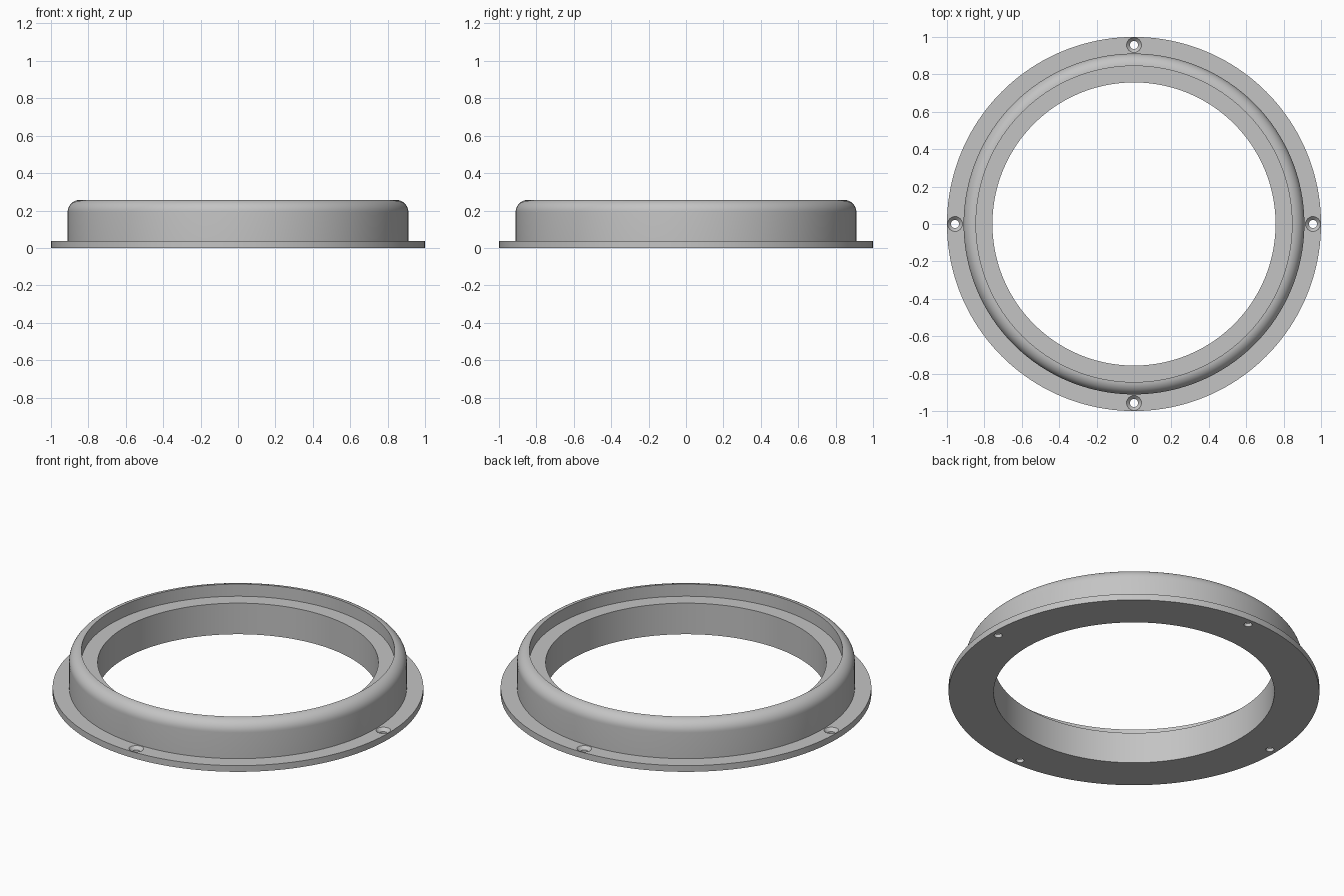
import bpy, bmesh
from math import sin, cos, pi, radians

cube = bpy.data.objects.get("Cube")
if cube:
    bpy.data.objects.remove(cube)

grey = bpy.data.materials.new("plain_grey")
grey.use_nodes = True
colour = (0.55, 0.55, 0.55, 1)
grey.diffuse_color = colour
grey.node_tree.nodes["Principled BSDF"].inputs["Base Color"].default_value = colour


def lathe(bm, profile, segments, centre=(0, 0), closed=True):
    """Revolve (radius, z) points about a vertical axis; cap open ends."""
    rings = []
    for r, z in profile:
        rings.append([bm.verts.new((centre[0] + r * cos(2 * pi * i / segments),
                                    centre[1] + r * sin(2 * pi * i / segments), z))
                      for i in range(segments)])
    pairs = list(zip(rings, rings[1:]))
    if closed:
        pairs.append((rings[-1], rings[0]))
    else:
        bm.faces.new(rings[0])
        bm.faces.new(rings[-1])
    for a, b in pairs:
        for i in range(segments):
            j = (i + 1) % segments
            bm.faces.new((a[i], a[j], b[j], b[i]))


def make_object(name, bm):
    bmesh.ops.recalc_face_normals(bm, faces=bm.faces)
    mesh = bpy.data.meshes.new(name)
    bm.to_mesh(mesh)
    bm.free()
    mesh.materials.append(grey)
    obj = bpy.data.objects.new(name, mesh)
    bpy.context.collection.objects.link(obj)
    return obj


# Main dimensions
BORE, SEAT, WALL, FLANGE = 0.757, 0.845, 0.911, 1.0
FLANGE_Z, SEAT_Z, TOP_Z = 0.037, 0.185, 0.257
FILLET = WALL - SEAT

# Flanged ring with a rounded outer rim and a recessed inner seat
profile = [(BORE, 0), (FLANGE, 0), (FLANGE, FLANGE_Z), (WALL, FLANGE_Z)]
steps = 10
for i in range(steps + 1):
    a = pi / 2 * i / steps
    profile.append((SEAT + FILLET * cos(a), TOP_Z - FILLET + FILLET * sin(a)))
profile += [(SEAT, SEAT_Z), (BORE, SEAT_Z)]
bm = bmesh.new()
lathe(bm, profile, 160)
ring = make_object("flanged_ring", bm)

# Four countersunk screw holes through the flange
HOLE_R, SINK_R, HOLE_POS = 0.022, 0.04, 0.957
sink = SINK_R - HOLE_R
hole = [(HOLE_R, -0.02), (HOLE_R, FLANGE_Z - sink),
        (SINK_R, FLANGE_Z), (SINK_R, FLANGE_Z + 0.02)]
bm = bmesh.new()
for x, y in ((1, 0), (0, 1), (-1, 0), (0, -1)):
    lathe(bm, hole, 32, (x * HOLE_POS, y * HOLE_POS), closed=False)
cutter = make_object("screw_hole_cutter", bm)
cutter.hide_render = True

cut = ring.modifiers.new("screw_holes", "BOOLEAN")
cut.operation = "DIFFERENCE"
cut.solver = "EXACT"
cut.object = cutter
bpy.ops.object.select_all(action="DESELECT")
bpy.context.view_layer.objects.active = ring
ring.select_set(True)
bpy.ops.object.modifier_apply(modifier=cut.name)
bpy.data.objects.remove(cutter)
bpy.ops.object.shade_smooth_by_angle(angle=radians(30))
